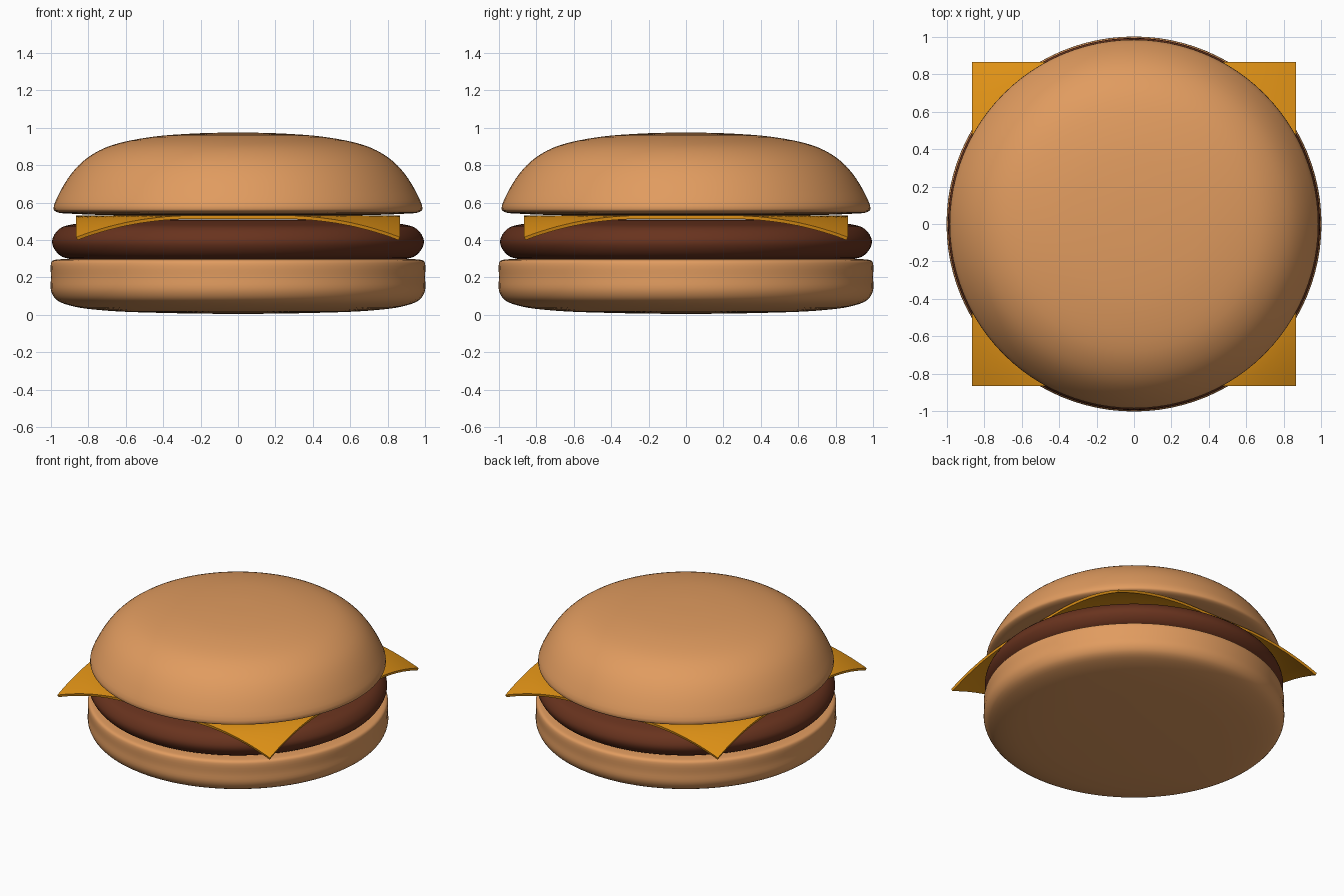
import bpy, bmesh, math
from mathutils import Vector

if "Cube" in bpy.data.objects:
    bpy.data.objects.remove(bpy.data.objects["Cube"])


def material(name, color):
    mat = bpy.data.materials.new(name)
    mat.diffuse_color = (*color, 1)
    mat.use_nodes = True
    mat.node_tree.nodes["Principled BSDF"].inputs["Base Color"].default_value = mat.diffuse_color
    return mat


def make_object(name, bm, mat):
    bmesh.ops.recalc_face_normals(bm, faces=bm.faces)
    mesh = bpy.data.meshes.new(name)
    bm.to_mesh(mesh)
    bm.free()
    mesh.materials.append(mat)
    obj = bpy.data.objects.new(name, mesh)
    bpy.context.collection.objects.link(obj)
    bpy.ops.object.select_all(action='DESELECT')
    obj.select_set(True)
    bpy.context.view_layer.objects.active = obj
    return obj


def smooth_curve(points, steps=4):
    """Rounded curve through (radius, z) points that start and end on the axis."""
    p = [Vector(q) for q in points]
    p = [Vector((-p[1].x, p[1].y))] + p + [Vector((-p[-2].x, p[-2].y))]
    out = []
    for a, b, c, d in zip(p, p[1:], p[2:], p[3:]):
        # knot spacing follows point distance, so corners do not overshoot
        k1, k2, k3 = [(v - u).length ** 0.5 for u, v in ((a, b), (b, c), (c, d))]
        m1 = (c - b) + k2 * ((b - a) / k1 - (c - a) / (k1 + k2))
        m2 = (c - b) + k2 * ((d - c) / k3 - (d - b) / (k2 + k3))
        for i in range(steps):
            t = i / steps
            out.append(b * (2*t**3 - 3*t*t + 1) + m1 * (t**3 - 2*t*t + t)
                       + c * (3*t*t - 2*t**3) + m2 * (t**3 - t*t))
    return out + [p[-2]]


def lathe(name, points, mat, segments=96):
    bm = bmesh.new()
    verts = [bm.verts.new((max(q.x, 0), 0, q.y)) for q in smooth_curve(points)]
    edges = [bm.edges.new(pair) for pair in zip(verts, verts[1:])]
    bmesh.ops.spin(bm, geom=verts + edges, cent=(0, 0, 0), axis=(0, 0, 1),
                   angle=math.tau, steps=segments, use_duplicate=False)
    bmesh.ops.remove_doubles(bm, verts=bm.verts, dist=0.0005)
    make_object(name, bm, mat)
    bpy.ops.object.shade_smooth_by_angle(angle=math.radians(40))


bread = material("bread", (0.75, 0.33, 0.115))
meat = material("meat", (0.14, 0.033, 0.013))
yellow = material("cheese", (0.75, 0.29, 0.008))

# Bottom bun: slightly domed base, straight side, tight top rim
lathe("bottom_bun", [(0, 0.005), (0.4, 0.01), (0.7, 0.022), (0.88, 0.045),
                     (0.97, 0.08), (1, 0.13), (1, 0.2), (1, 0.275),
                     (0.99, 0.29), (0.95, 0.297), (0.5, 0.298), (0, 0.298)], bread)

# Patty with a round edge
lathe("patty", [(0, 0.296), (0.5, 0.296), (0.88, 0.296), (0.955, 0.32),
                (0.995, 0.39), (0.955, 0.46), (0.86, 0.488), (0.7, 0.505),
                (0.4, 0.51), (0, 0.51)], meat)

# Top bun: high dome with a curled-under rim
lathe("top_bun", [(0, 0.53), (0.6, 0.531), (0.88, 0.54), (0.965, 0.548),
                  (0.986, 0.565), (0.945, 0.67), (0.87, 0.78), (0.79, 0.85),
                  (0.68, 0.905), (0.47, 0.95), (0.22, 0.97), (0, 0.974)], bread)

# Cheese: square slice whose corners droop past the patty
bm = bmesh.new()
bmesh.ops.create_grid(bm, x_segments=40, y_segments=40, size=0.865)
for v in bm.verts:
    r = math.hypot(v.co.x, v.co.y)
    v.co.z = 0.531 - 0.63 * max(0, r - 0.9) ** 1.5
cheese = make_object("cheese_slice", bm, yellow)
thick = cheese.modifiers.new("thickness", 'SOLIDIFY')
thick.thickness = 0.018
thick.offset = -1
bpy.ops.object.modifier_apply(modifier=thick.name)
bpy.ops.object.shade_smooth_by_angle(angle=math.radians(40))
